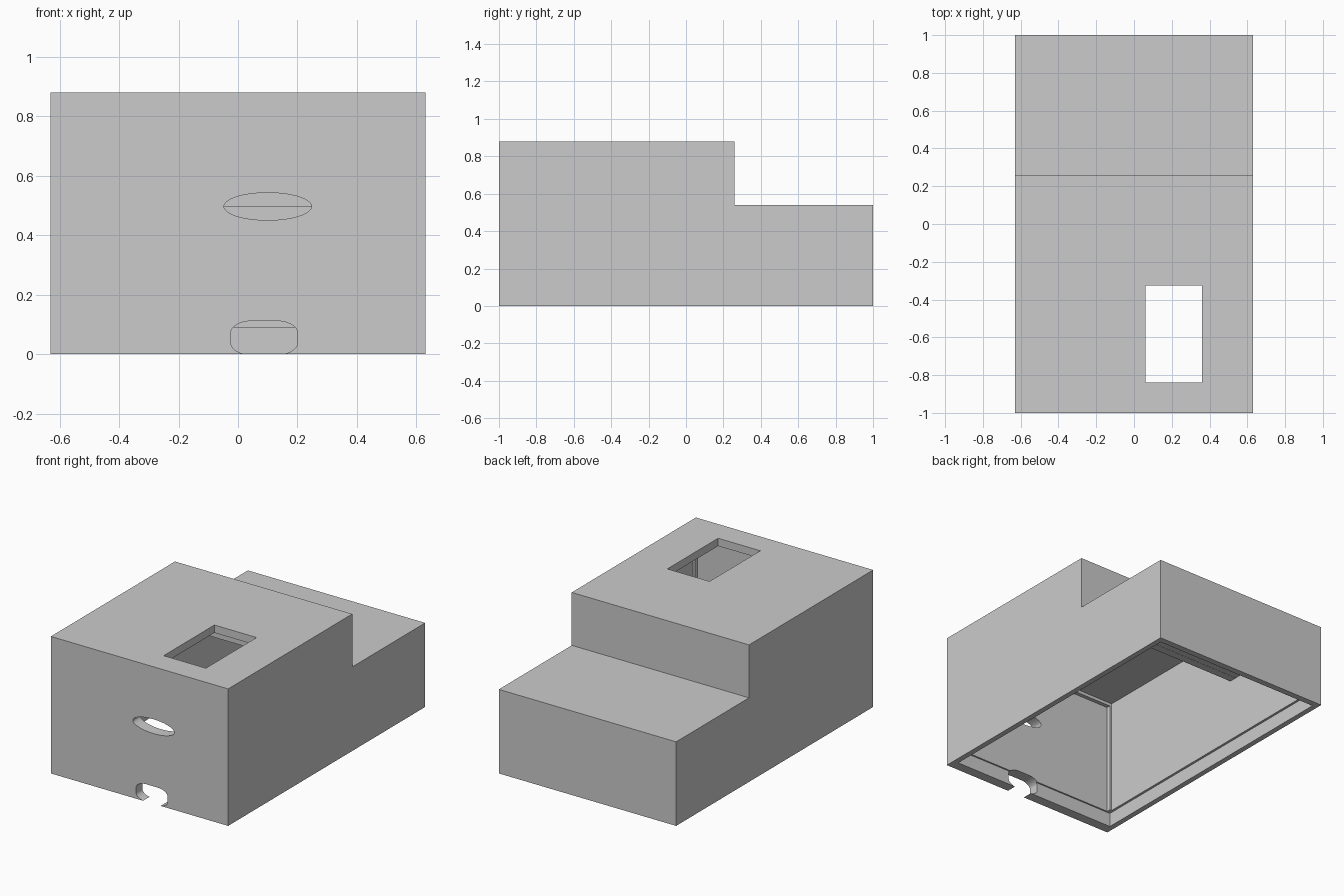
import bpy
import math

cube = bpy.data.objects.get("Cube")
if cube:
    bpy.data.objects.remove(cube, do_unlink=True)

grey = bpy.data.materials.new("plain grey")
grey.use_nodes = True
colour = (0.6, 0.6, 0.6, 1)
grey.diffuse_color = colour
grey.node_tree.nodes["Principled BSDF"].inputs["Base Color"].default_value = colour


def prism(name, points, axis, start, end):
    """Extrude a closed outline along x (outline in y, z) or y (outline in x, z)."""
    n = len(points)
    verts = []
    for d in (start, end):
        for u, v in points:
            verts.append((d, u, v) if axis == "x" else (u, d, v))
    faces = [list(range(n)), list(range(n, 2 * n))]
    faces += [(i, (i + 1) % n, (i + 1) % n + n, i + n) for i in range(n)]
    mesh = bpy.data.meshes.new(name)
    mesh.from_pydata(verts, [], faces)
    obj = bpy.data.objects.new(name, mesh)
    bpy.context.collection.objects.link(obj)
    # consistent outward normals
    bpy.context.view_layer.objects.active = obj
    for o in bpy.context.selected_objects:
        o.select_set(False)
    obj.select_set(True)
    bpy.ops.object.mode_set(mode="EDIT")
    bpy.ops.mesh.select_all(action="SELECT")
    bpy.ops.mesh.normals_make_consistent(inside=False)
    bpy.ops.object.mode_set(mode="OBJECT")
    mesh.materials.append(grey)
    return obj


def box(name, x, y, z):
    outline = [(y[0], z[0]), (y[1], z[0]), (y[1], z[1]), (y[0], z[1])]
    return prism(name, outline, "x", *x)


def rounded(cx, cz, hw, hh, rx, rz, steps=16):
    """Rectangle outline with elliptical corners."""
    points = []
    for q, (sx, sz) in enumerate([(1, 1), (-1, 1), (-1, -1), (1, -1)]):
        for i in range(steps + 1):
            a = math.pi / 2 * (q + i / steps)
            points.append((cx + sx * (hw - rx) + rx * math.cos(a),
                           cz + sz * (hh - rz) + rz * math.sin(a)))
    return points


def cut(target, cutter):
    cutter.hide_render = True
    mod = target.modifiers.new("cut", "BOOLEAN")
    mod.operation = "DIFFERENCE"
    mod.solver = "EXACT"
    mod.object = cutter
    bpy.context.view_layer.objects.active = target
    bpy.ops.object.modifier_apply(modifier=mod.name)
    bpy.data.objects.remove(cutter, do_unlink=True)


W = 0.63       # half width
STEP = 0.26    # back of the tall section
DECK = 0.497   # underside of the low cover
TOP = 0.88

# Stepped housing
housing = prism("housing", [(-1, 0), (1, 0), (1, DECK), (STEP, DECK),
                            (STEP, TOP), (-1, TOP)], "x", -W, W)

# Hollow interior, open at the bottom and under the low cover
cut(housing, prism("cavity", [(-0.9, -0.1), (0.95, -0.1), (0.95, 0.6), (STEP + 0.001, 0.6),
                              (STEP + 0.001, DECK - 0.001), (0.21, DECK - 0.001),
                              (0.21, 0.83), (-0.9, 0.83)], "x", -0.58, 0.58))

# Shallow recess for a base plate, and pocket inside the front wall
cut(housing, box("base_recess", (-0.595, 0.595), (-0.935, 0.96), (-0.1, 0.09)))
cut(housing, box("front_pocket", (-0.565, 0.565), (-0.925, -0.8), (0.05, 0.81)))

# Window in the top
cut(housing, box("top_window", (0.06, 0.36), (-0.84, -0.325), (0.75, 1)))

# Oval opening and rounded slot in the front
oval = [(0.1 + 0.147 * math.cos(a), 0.497 + 0.046 * math.sin(a))
        for a in (math.tau * i / 64 for i in range(64))]
cut(housing, prism("front_oval", oval, "y", -1.1, -0.8))
slot = []
for p in rounded(0.088, 0.055, 0.112, 0.057, 0.072, 0.04):
    if not slot or math.dist(p, slot[-1]) > 1e-5:
        slot.append(p)
cut(housing, prism("front_slot", slot, "y", -1.1, -0.8))

# Cover over the low rear section
box("rear_cover", (-W, W), (STEP, 1), (DECK, 0.54))
